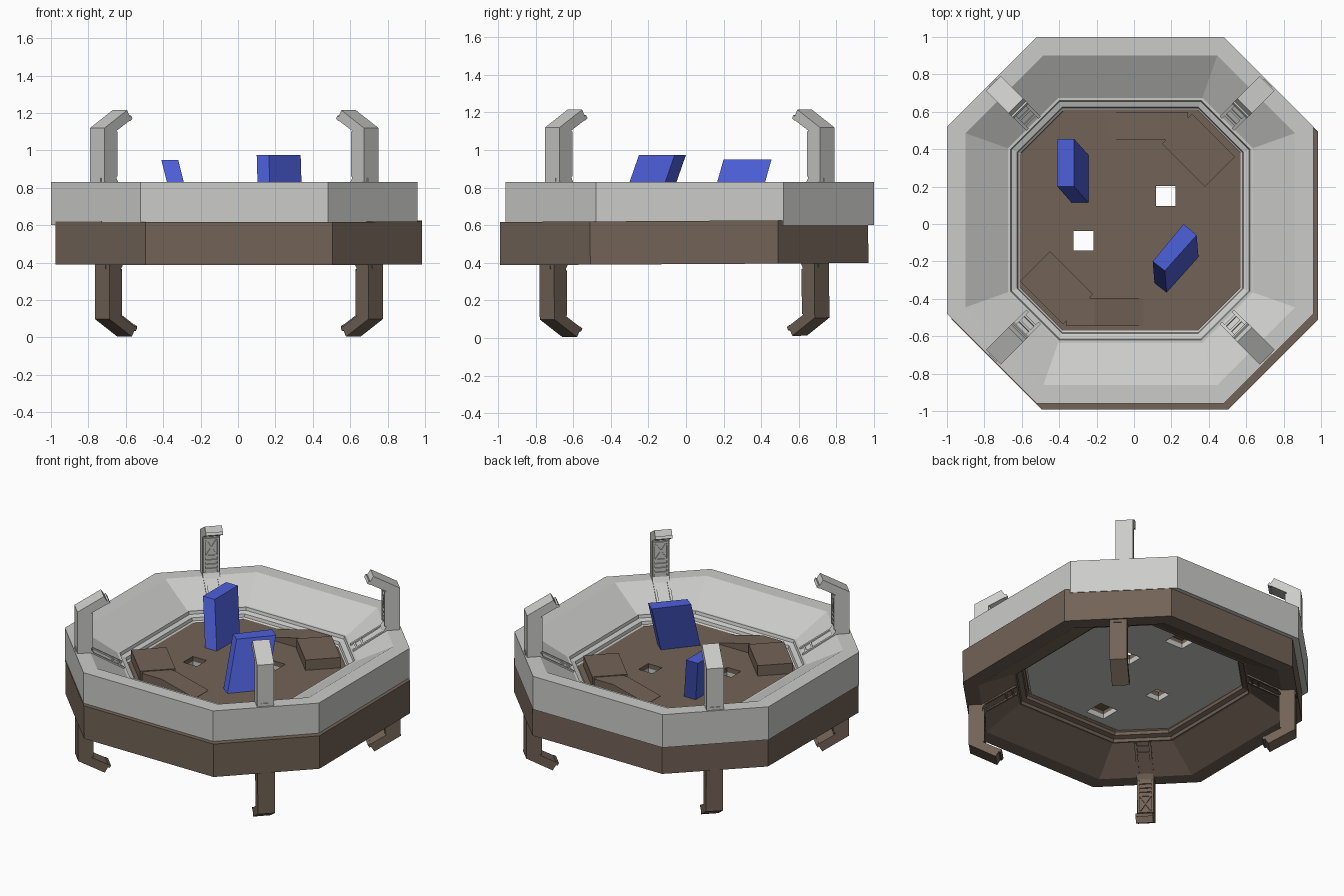
import bpy, bmesh, math
from mathutils import Matrix, Vector

if "Cube" in bpy.data.objects:
    bpy.data.objects.remove(bpy.data.objects["Cube"])


def material(name, rgb):
    m = bpy.data.materials.new(name)
    m.diffuse_color = (*rgb, 1)
    m.use_nodes = True
    m.node_tree.nodes["Principled BSDF"].inputs["Base Color"].default_value = m.diffuse_color
    return m


GRAY = material("light gray", (0.60, 0.60, 0.585))
BROWN = material("brown", (0.17, 0.125, 0.095))
BLUE = material("blue", (0.075, 0.115, 0.70))


def finish(bm, name, mat, loc=(0, 0, 0), tilt=0.0):
    bmesh.ops.recalc_face_normals(bm, faces=bm.faces[:])
    me = bpy.data.meshes.new(name)
    bm.to_mesh(me)
    bm.free()
    ob = bpy.data.objects.new(name, me)
    bpy.context.collection.objects.link(ob)
    if mat:
        me.materials.append(mat)
    ob.location = loc
    ob.rotation_euler.x = tilt
    return ob


def octagon(h, s, z):
    # square of half width h with its corners cut; flat sides have half length s
    return [(h, -s, z), (h, s, z), (s, h, z), (-s, h, z),
            (-h, s, z), (-h, -s, z), (-s, -h, z), (s, -h, z)]


def prism(bm, lower, upper):
    a = [bm.verts.new(p) for p in lower]
    b = [bm.verts.new(p) for p in upper]
    n = len(a)
    bm.faces.new(a)
    bm.faces.new(b)
    for i in range(n):
        j = (i + 1) % n
        bm.faces.new((a[i], a[j], b[j], b[i]))
    return a + b


def bar(bm, p, q, width, depth, up):
    # rectangular bar from p to q, its depth measured along "up"
    p, q, up = Vector(p), Vector(q), Vector(up).normalized()
    side = (q - p).cross(up).normalized() * width / 2
    up = up * depth / 2
    corners = (side + up, side - up, -side - up, -side + up)
    return prism(bm, [p + c for c in corners], [q + c for c in corners])


# bowl cross-section: half width, half side length, height
BOWL = [(0.98, 0.50, 0.60), (0.98, 0.50, 0.83), (0.88, 0.465, 0.83),
        (0.655, 0.385, 0.70), (0.640, 0.380, 0.70), (0.635, 0.378, 0.68),
        (0.605, 0.365, 0.67), (0.600, 0.363, 0.65), (0.585, 0.360, 0.64),
        (0.585, 0.360, 0.60)]

HOOK = [(1.035, 0.82), (1.035, 1.12), (0.865, 1.215), (0.835, 1.165),
        (0.945, 1.105), (0.945, 0.85), (0.925, 0.82)]


def flip(bm):
    for v in bm.verts:
        v.co.z = 1.22 - v.co.z


def make_bowl(name, mat, flipped, loc, tilt):
    bm = bmesh.new()
    loops = [[bm.verts.new(p) for p in octagon(*r)] for r in BOWL]
    for k, a in enumerate(loops):
        b = loops[(k + 1) % len(loops)]
        for i in range(8):
            j = (i + 1) % 8
            bm.faces.new((a[i], a[j], b[j], b[i]))
    if flipped:
        flip(bm)
    return finish(bm, name, mat, loc, tilt)


def make_hooks(name, mat, flipped, loc, tilt):
    bm = bmesh.new()
    for k in range(4):
        w = 0.055
        vs = prism(bm, [(d, -w, z) for d, z in HOOK], [(d, w, z) for d, z in HOOK])
        inward = (1, 0, 0)
        # cross brace and rungs on the inner face of the post
        for s in (-1, 1):
            vs += bar(bm, (0.943, -0.035 * s, 0.97), (0.943, 0.035 * s, 1.08), 0.012, 0.012, inward)
            vs += bar(bm, (0.943, 0.045 * s, 0.86), (0.943, 0.045 * s, 1.10), 0.014, 0.016, inward)
        for z in (0.88, 0.91, 0.94, 0.97, 1.09):
            vs += bar(bm, (0.943, -0.045, z), (0.943, 0.045, z), 0.012, 0.012, inward)
        # lip at the hook tip
        vs += bar(bm, (0.838, -w, 1.172), (0.838, w, 1.172), 0.02, 0.02, (0.5, 0, 0.87))
        # small block at the outer foot
        vs += bar(bm, (1.036, -0.03, 0.842), (1.036, 0.03, 0.842), 0.02, 0.008, inward)
        # rails running down the sloped wall
        for s in (-1, 1):
            vs += bar(bm, (0.95, 0.045 * s, 0.828), (0.735, 0.045 * s, 0.702), 0.016, 0.016, (-0.5, 0, 0.86))
        for d in (0.76, 0.80):
            z = 0.702 + (d - 0.735) * 0.586
            vs += bar(bm, (d, -0.045, z), (d, 0.045, z), 0.012, 0.012, (-0.5, 0, 0.86))
        bmesh.ops.rotate(bm, verts=vs, cent=(0, 0, 0),
                         matrix=Matrix.Rotation(math.radians(45 + 90 * k), 3, 'Z'))
    if flipped:
        flip(bm)
    return finish(bm, name, mat, loc, tilt)


# the two back-to-back bowls with their hooks
UP, LOW = (-0.02, 0.02, 0), (0.005, -0.007, 0.003)
make_bowl("upper_bowl", GRAY, False, UP, 0)
make_hooks("upper_hooks", GRAY, False, UP, 0)
make_bowl("lower_bowl", BROWN, True, LOW, 0.006)
make_hooks("lower_legs", BROWN, True, LOW, 0.006)

# cutter for the two square floor holes and the pockets under the ramps
bm = bmesh.new()
for x, y, r in ((0.17, 0.15, 0.053), (-0.27, -0.09, 0.053),
                (0.06, 0.53, 0.07), (-0.13, -0.47, 0.07)):
    sq = [(x - r, y - r), (x + r, y - r), (x + r, y + r), (x - r, y + r)]
    prism(bm, [(a, b, 0.5) for a, b in sq], [(a, b, 0.8) for a, b in sq])
cutter = finish(bm, "hole_cutter", None)
cutter.hide_render = True
cutter.hide_viewport = True
cutter.display_type = 'WIRE'

# floor: brown seen from above, gray seen from below
for name, mat, z0, z1 in (("floor_top", BROWN, 0.61, 0.643), ("floor_underside", GRAY, 0.577, 0.61)):
    bm = bmesh.new()
    prism(bm, octagon(0.60, 0.363, z0), octagon(0.60, 0.363, z1))
    ob = finish(bm, name, mat, (-0.01, 0.01, 0))
    mod = ob.modifiers.new("holes", 'BOOLEAN')
    mod.operation = 'DIFFERENCE'
    mod.solver = 'EXACT'
    mod.object = cutter

# ramp leading up to a raised block, repeated half a turn around
for name, turn in (("back_ramp", 0), ("front_ramp", math.pi)):
    bm = bmesh.new()
    z0, z1 = 0.635, 0.715
    side = [(-0.12, z0), (0.29, z0), (0.29, z1 - 0.005), (0.14, z1 - 0.005), (-0.12, 0.645)]
    prism(bm, [(x, 0.45, z) for x, z in side], [(x, 0.60, z) for x, z in side])
    block = [(0.38, 0.20), (0.54, 0.36), (0.31, 0.59), (0.15, 0.43)]
    prism(bm, [(x, y, z0) for x, y in block], [(x, y, z1) for x, y in block])
    bmesh.ops.rotate(bm, verts=bm.verts[:], cent=(-0.035, 0.027, 0),
                     matrix=Matrix.Rotation(turn, 3, 'Z'))
    finish(bm, name, BROWN)

# two leaning blue slabs: top outline, top height, shift at the floor
SLABS = {
    "left_slab": ([(-0.41, 0.20), (-0.32, 0.20), (-0.32, 0.455), (-0.41, 0.455)], 0.95, (0.08, -0.09)),
    "right_slab": ([(0.10, -0.20), (0.165, -0.25), (0.335, -0.06), (0.265, 0.0)], 0.975, (0.01, -0.12)),
}
for name, (top, z, (dx, dy)) in SLABS.items():
    bm = bmesh.new()
    prism(bm, [(x + dx, y + dy, 0.63) for x, y in top], [(x, y, z) for x, y in top])
    finish(bm, name, BLUE)
